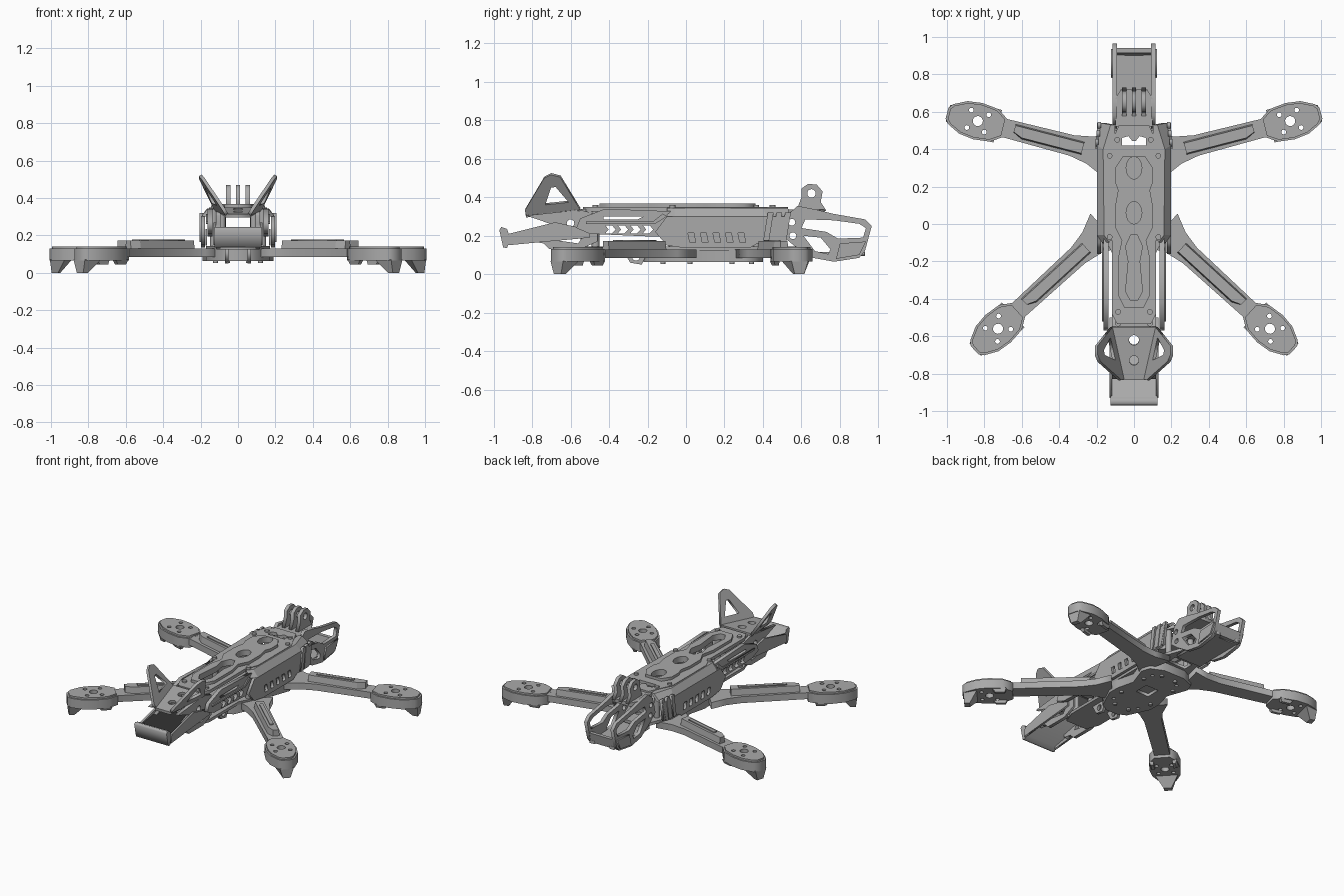
import bpy, bmesh, math
from mathutils import Matrix, Vector

if "Cube" in bpy.data.objects:
    bpy.data.objects.remove(bpy.data.objects["Cube"])

grey = bpy.data.materials.new("frame grey")
grey.use_nodes = True
grey.diffuse_color = (0.4, 0.4, 0.4, 1)
grey.node_tree.nodes["Principled BSDF"].inputs["Base Color"].default_value = (0.4, 0.4, 0.4, 1)

X, Y, Z = Vector((1, 0, 0)), Vector((0, 1, 0)), Vector((0, 0, 1))
FLIP = Matrix.Diagonal((-1, 1, 1, 1))


def frame(origin, ax=X, ay=Y, side=1):
    """Local frame from two axes, mirrored across x for side -1."""
    m = Matrix((ax, ay, ax.cross(ay))).transposed().to_4x4()
    m.translation = Vector(origin)
    return FLIP @ m if side < 0 else m


def finish(name, bm, m):
    bmesh.ops.remove_doubles(bm, verts=bm.verts, dist=1e-5)
    bmesh.ops.transform(bm, matrix=m, verts=bm.verts)
    bmesh.ops.recalc_face_normals(bm, faces=bm.faces)
    me = bpy.data.meshes.new(name)
    bm.to_mesh(me)
    bm.free()
    me.materials.append(grey)
    ob = bpy.data.objects.new(name, me)
    bpy.context.collection.objects.link(ob)
    return ob


def plate(name, loops, thick, m):
    """Flat plate: first loop is the outline, the others are cut-outs."""
    cu = bpy.data.curves.new(name, 'CURVE')
    cu.dimensions, cu.fill_mode, cu.extrude = '2D', 'BOTH', thick / 2
    for loop in loops:
        sp = cu.splines.new('POLY')
        sp.points.add(len(loop) - 1)
        for p, (a, b) in zip(sp.points, loop):
            p.co = (a, b, 0, 1)
        sp.use_cyclic_u = True
    tmp = bpy.data.objects.new(name + " helper", cu)
    bpy.context.collection.objects.link(tmp)
    dg = bpy.context.evaluated_depsgraph_get()
    me = bpy.data.meshes.new_from_object(tmp.evaluated_get(dg))
    bm = bmesh.new()
    bm.from_mesh(me)
    bpy.data.objects.remove(tmp)
    bpy.data.meshes.remove(me)
    return finish(name, bm, m)


def loft(name, low, high, m=Matrix()):
    """Solid between two matching 3D polygons."""
    bm = bmesh.new()
    a, b = [[bm.verts.new(p) for p in ring] for ring in (low, high)]
    bm.faces.new(a)
    bm.faces.new(b)
    for i in range(len(a)):
        j = (i + 1) % len(a)
        bm.faces.new((a[i], a[j], b[j], b[i]))
    return finish(name, bm, m)


def ring(cx, cy, r, n=16, ry=None):
    return [(cx + r * math.cos(t * math.tau / n), cy + (ry or r) * math.sin(t * math.tau / n)) for t in range(n)]


def rect(x0, x1, y0, y1):
    return [(x0, y0), (x1, y0), (x1, y1), (x0, y1)]


def sym(half):
    """Close a half outline by mirroring the first coordinate."""
    return half + [(-a, b) for a, b in reversed(half)]


def flip(half):
    """Close a half outline by mirroring the second coordinate."""
    return half + [(a, -b) for a, b in reversed(half)]


def lift(pts, z, k=1.0):
    return [(a * k, b * k, z) for a, b in pts]


def rod(name, x, y, z0, z1, r):
    plate(name, [ring(x, y, r, 12)], z1 - z0, frame((0, 0, (z0 + z1) / 2)))


# Arms with motor mounts, bumpers, landing feet and wire covers
pad = flip([(-.15, .05), (-.09, .09), (0, .1), (.08, .09), (.15, .055), (.17, .03)])
bolts = [ring(.068 * math.cos(a), .068 * math.sin(a), .013, 10)
         for a in (math.pi / 4 + k * math.pi / 2 for k in range(4))]
holes = [ring(0, 0, .027)] + bolts
for label, motor, angle, length in (("front", (.727, -.56), -42.5, .78), ("rear", (.835, .55), 14.5, .72)):
    u = Vector((math.cos(math.radians(angle)), math.sin(math.radians(angle)), 0))
    v = Z.cross(u)
    for s, side in ((1, "left"), (-1, "right")):
        tag = label + "_" + side
        def at(z):
            return frame((*motor, z), u, v, s)
        arm = flip([(-length, .12), (-length + .1, .075), (-length + .2, .056), (-.14, .05), (-.09, .08),
                    (.02, .085), (.08, .06)])
        plate(tag + "_arm", [arm] + holes, .045, at(.107))
        plate(tag + "_motor_bumper", [pad] + holes, .065, at(.0975))
        plate(tag + "_bumper_rim", [[(a * .93, b * .9) for a, b in pad]] + holes, .012, at(.136))
        loft(tag + "_foot", [(.125, -.025, 0), (.16, -.025, 0), (.16, .025, 0), (.125, .025, 0)],
             [(.075, -.075, .07), (.165, -.045, .07), (.165, .045, .07), (.075, .075, .07)], at(0))
        for w in (1, -1):
            loft(tag + "_foot_rib", lift(rect(-.1, -.04, w * .06, w * .08), .045),
                 lift(rect(-.11, -.02, w * .06, w * .09), .07), at(0))
        start, end = -length + .14, -.2
        cover = [(start, -.035), (end - .05, -.035), (end, -.01), (end, .035), (start, .035)]
        loft(tag + "_wire_cover", lift(cover, .125),
             [(a, b * .8, .172) for a, b in cover], at(0))
        plate(tag + "_cover_strip", [rect(start + .05, end - .08, -.012, .012)], .008, at(.175))

# Bottom plates, screws and posts
hub = sym([(.08, .4), (.17, .36), (.19, .3), (.14, .16), (.17, .04), (.17, -.04), (.1, -.19), (.04, -.22)])
plate("lower_brace", [hub, rect(-.05, .05, .08, .18)] + [ring(s * .1, y, .012, 8) for s in (1, -1) for y in (-.08, .3)],
      .022, frame((0, 0, .075)))
base = sym([(.09, .6), (.125, .5), (.17, .4), (.17, -.05), (.115, -.16), (.115, -.48), (.08, -.57)])
vent = sym([(.065, .45), (.065, .48), (0, .45)])[:5]
plate("bottom_plate", [base, sym([(.07, .42), (.07, .49)])], .02, frame((0, 0, .134)))
plate("arm_clamp", [hub], .04, frame((0, 0, .105)))
posts = [(.13, .365), (.13, -.07), (.085, -.47), (.09, .45)]
for s in (1, -1):
    for x, y in posts:
        rod("standoff", s * x, y, .14, .34, .02)
        rod("post_screw", s * x, y, .34, .36, .015)
    for x, y in ((.055, -.12), (.055, .34), (.12, .02), (.12, .24)):
        rod("lower_screw", s * x, y, .052, .07, .013)
    plate("belly_rib", [[(-.33, .13), (-.29, .06), (-.23, .05), (-.19, .13)], ring(-.26, .09, .02, 10)],
          .02, frame((s * .06, 0, 0), Y, Z))

# Top plate and its raised deck
top = sym([(.08, .53), (.12, .44), (.155, .37), (.155, 0), (.118, -.09), (.118, -.48), (.09, -.535)])
plate("top_plate", [top, sym([(.065, .42), (.065, .46), (.03, .47), (.01, .445)]), ring(0, .3, .042, 16, .06),
                    ring(0, .06, .042, 16, .06), sym([(.018, -.06), (.045, -.12), (.03, -.2), (.045, -.36), (.018, -.41)])],
      .022, frame((0, 0, .338)))
deck = sym([(.06, .36), (.1, .3), (.1, .22), (.085, .18), (.1, .1), (.1, -.02), (.065, -.09), (.085, -.18),
            (.085, -.38), (.05, -.45)])
plate("raised_deck", [deck, ring(0, .3, .042, 16, .06), ring(0, .06, .042, 16, .06),
                      sym([(.018, -.06), (.045, -.12), (.03, -.2), (.045, -.36), (.018, -.41)])],
      .02, frame((0, 0, .358)))

# Side guards: vented rear panel, sloped shoulder and pierced front panel
rear = [(-.16, .22), (-.1, .15), (.0, .135), (.33, .135), (.37, .16), (.5, .16), (.54, .3), (-.1, .3)]
vents = [[(y + .005, .165), (y + .035, .165), (y + .025, .215), (y - .005, .215)]
         for y in (.015 + .065 * i for i in range(5))]
front = [(-.57, .24), (-.5, .21), (-.16, .195), (-.02, .2), (-.02, .325), (-.42, .34), (-.55, .29)]
hexes = [[(y - .03, .212), (y + .005, .212), (y + .025, .233), (y + .005, .254), (y - .03, .254), (y - .012, .233)]
         for y in (-.39 + .065 * i for i in range(4))]
slot = [(-.43, .285), (-.25, .285), (-.22, .3), (-.43, .3)]
for s, side in ((1, "left"), (-1, "right")):
    plate(side + "_rear_guard", [rear] + vents, .02, frame((.187, 0, 0), Y, Z, s))
    plate(side + "_vent_backing", [rect(-.03, .33, .145, .235)], .008, frame((.17, 0, 0), Y, Z, s))
    loft(side + "_shoulder", [(.17, -.1, .3), (.197, -.06, .3), (.197, .42, .3), (.177, .54, .3), (.15, .54, .3)],
         [(.13, -.1, .345), (.16, -.06, .345), (.165, .4, .345), (.125, .53, .345), (.1, .53, .345)],
         frame((0, 0, 0), side=s))
    plate(side + "_front_guard", [front, slot] + hexes, .026, frame((.15, 0, 0), Y, Z, s))
    plate(side + "_guard_rail", [[(-.52, .262), (-.16, .262), (-.1, .3), (-.12, .315), (-.17, .275), (-.52, .275)]],
          .01, frame((.166, 0, 0), Y, Z, s))
    for i in range(3):
        y = .42 + .045 * i
        plate(side + "_slanted_rib", [[(y - .02, .165), (y + .01, .165), (y + .035, .32), (y + .005, .32)]],
              .018, frame((.198 - .006 * i, 0, 0), Y, Z, s))

# Nose: ears, canopy, cheeks and visor
canopy = sym([(.12, 0), (.06, -.285)])
slope = Vector((0, .28, .035)).normalized()
plate("canopy", [canopy, ring(0, -.07, .027), ring(0, -.18, .025)], .02, frame((0, -.55, .34), X, slope))
for s, side in ((1, "left"), (-1, "right")):
    a, b, c = Vector((.06, -.83, .31)), Vector((.12, -.55, .34)), Vector((.2, -.71, .52))
    ax = (b - a).normalized()
    ay = ((c - a) - ax * (c - a).dot(ax)).normalized()
    w, h, t = (b - a).length, (c - a).dot(ay), (c - a).dot(ax)
    ear = [(0, 0), (w, 0), (t + .055, h - .02), (t + .01, h), (t - .03, h - .015), (0, .03)]
    plate(side + "_ear", [ear, [(t - .055, .05), (t + .07, .05), (t + .02, h - .075), (t - .005, h - .075)]], .018,
          frame(a, ax, ay, s))
    cheek = [(-.83, .305), (-.55, .335), (-.46, .31), (-.46, .17), (-.55, .13), (-.71, .13), (-.74, .16),
             (-.8, .17), (-.8, .21), (-.7, .26)]
    plate(side + "_cheek", [cheek, ring(-.6, .265, .02, 10), [(-.7, .18), (-.56, .16), (-.54, .19), (-.68, .215)]],
          .024, frame((.105, 0, 0), Y, Z, s))
    plate(side + "_visor_strut", [[(-.93, .15), (-.72, .17), (-.5, .19), (-.5, .23), (-.68, .27), (-.92, .21)]],
          .014, frame((.125, 0, 0), Y, Z, s))
    rod(side + "_nose_post", s * .085, -.53, .13, .34, .018)
visor = [(-.97, .23), (-.96, .245), (-.93, .235), (-.92, .205), (-.68, .24), (-.68, .215), (-.92, .165),
         (-.93, .135), (-.95, .14)]
plate("visor", [visor], .25, frame((0, 0, 0), Y, Z))

# Tail: side loops, tray and accessory mount
tail = [(.5, .2), (.53, .31), (.58, .355), (.68, .335), (.76, .315), (.93, .285), (.965, .25), (.93, .12),
        (.9, .085), (.77, .065), (.66, .085), (.56, .15)]
window = [(.62, .285), (.77, .28), (.9, .262), (.935, .24), (.92, .19), (.79, .185), (.73, .22), (.6, .24)]
lower_window = [(.61, .2), (.7, .19), (.75, .13), (.74, .105), (.67, .12)]
for s, side in ((1, "left"), (-1, "right")):
    plate(side + "_tail_loop", [tail, window, lower_window, ring(.55, .27, .018, 10), ring(.555, .2, .018, 10)],
          .024, frame((.102, 0, 0), Y, Z, s))
    plate(side + "_tail_rib", [[(.78, .08), (.9, .1), (.935, .17), (.8, .16)]], .012, frame((.118, 0, 0), Y, Z, s))
tray = sym([(.095, .54), (.095, .93), (.06, .93), (.05, .9)])
plate("tail_tray", [tray], .02, frame((0, 0, .105)))
loft("tail_bar", [(-.1, .9, .1), (.1, .9, .1), (.1, .925, .1), (-.1, .925, .1)],
     [(-.1, .915, .17), (.1, .915, .17), (.1, .94, .17), (-.1, .94, .17)])
plate("tail_roof", [sym([(.1, .52), (.1, .67), (.07, .72)])], .025, frame((0, 0, .325)))
fin = [(.57, .32), (.6, .4), (.6, .445), (.635, .47), (.68, .465), (.71, .43), (.7, .375), (.73, .33)]
for x in (-.053, 0, .053):
    plate("mount_fin", [fin, ring(.652, .42, .022)], .024, frame((x, 0, 0), Y, Z))
